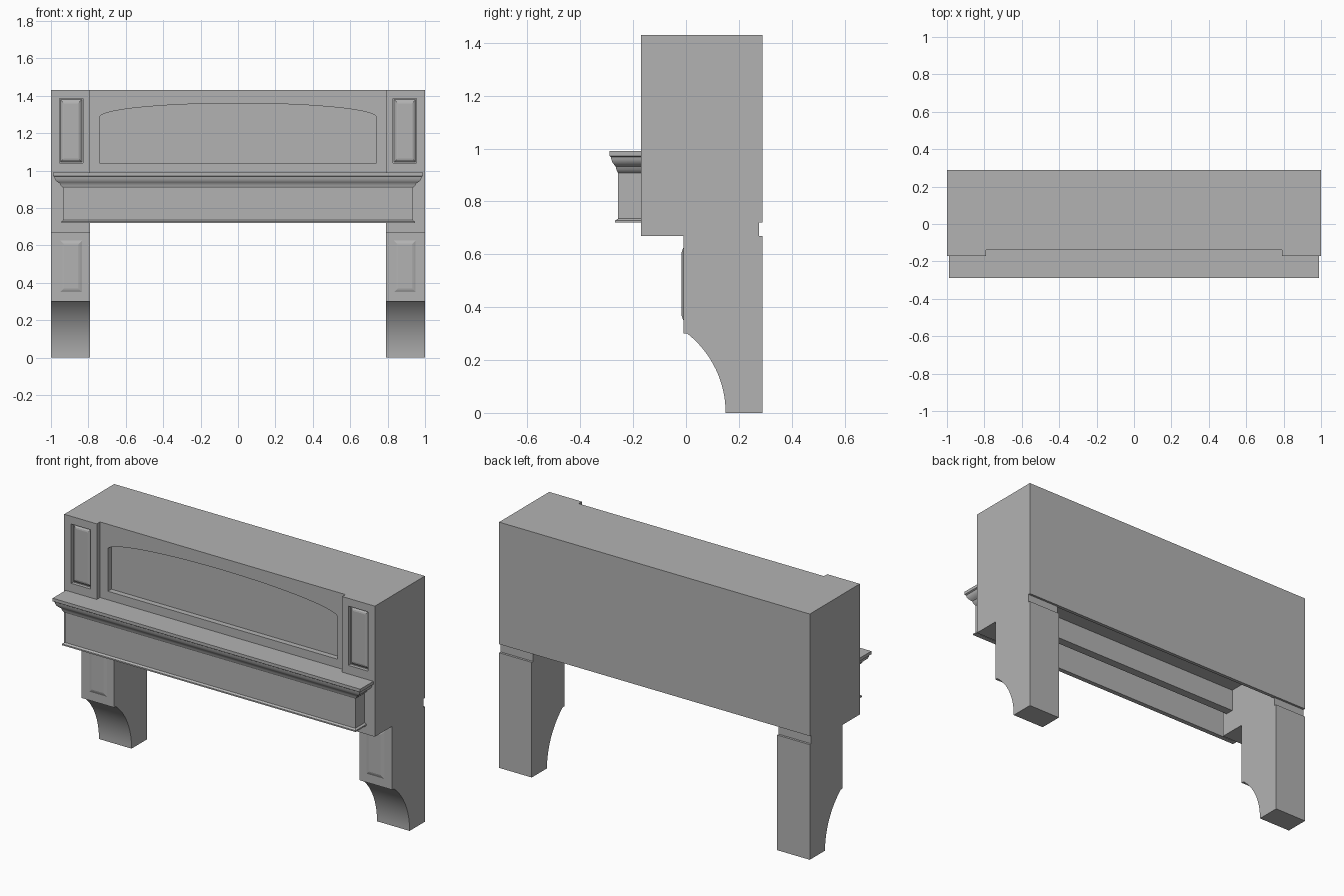
import bpy, bmesh, math

if "Cube" in bpy.data.objects:
    bpy.data.objects.remove(bpy.data.objects["Cube"], do_unlink=True)

grey = bpy.data.materials.new("plain grey")
grey.use_nodes = True
grey.diffuse_color = (0.45, 0.45, 0.45, 1)
grey.node_tree.nodes["Principled BSDF"].inputs["Base Color"].default_value = (0.45, 0.45, 0.45, 1)


def finish(name, bm):
    bmesh.ops.recalc_face_normals(bm, faces=bm.faces)
    mesh = bpy.data.meshes.new(name)
    bm.to_mesh(mesh)
    bm.free()
    mesh.materials.append(grey)
    obj = bpy.data.objects.new(name, mesh)
    bpy.context.collection.objects.link(obj)
    return obj


def loft(name, rings, closed=True):
    """Skin a list of point rings and cap both ends."""
    bm = bmesh.new()
    loops = [[bm.verts.new(p) for p in ring] for ring in rings]
    n = len(loops[0])
    for a, b in zip(loops, loops[1:]):
        for i in range(n if closed else n - 1):
            j = (i + 1) % n
            bm.faces.new((a[i], a[j], b[j], b[i]))
    bm.faces.new(loops[0])
    bm.faces.new(loops[-1])
    return finish(name, bm)


def extrude_x(name, profile, x0, x1):
    return loft(name, [[(x, y, z) for y, z in profile] for x in (x0, x1)])


def extrude_y(name, outline, y0, y1):
    return loft(name, [[(x, y, z) for x, z in outline] for y in (y0, y1)])


def rect(x0, x1, z0, z1, inset=0):
    return [(x0 + inset, z0 + inset), (x1 - inset, z0 + inset),
            (x1 - inset, z1 - inset), (x0 + inset, z1 - inset)]


def activate(obj):
    bpy.ops.object.select_all(action='DESELECT')
    obj.select_set(True)
    bpy.context.view_layer.objects.active = obj


def carve(obj, cutter):
    mod = obj.modifiers.new("recess", 'BOOLEAN')
    mod.operation = 'DIFFERENCE'
    mod.solver = 'EXACT'
    mod.object = cutter
    activate(obj)
    bpy.ops.object.modifier_apply(modifier=mod.name)
    bpy.data.objects.remove(cutter, do_unlink=True)


def smooth(obj):
    activate(obj)
    bpy.ops.object.shade_smooth_by_angle(angle=math.radians(30))


def raised_panel(name, x0, x1, z0, z1, base_y, face_y, slope):
    rings = [(0, base_y + 0.005), (0, base_y), (slope * 0.6, face_y + 0.002), (slope, face_y)]
    loft(name, [[(x, y, z) for x, z in rect(x0, x1, z0, z1, i)] for i, y in rings])


# Pilasters with stepped legs and curved feet
radius, foot_y = 0.383, 0.15
arc = [(foot_y - radius + radius * math.cos(a), radius * math.sin(a))
       for a in (math.radians(51.5 * (1 - i / 16)) for i in range(17))]
leg_profile = [(-0.17, 1.43), (-0.17, 0.67), (-0.01, 0.67), (-0.01, 0.30)] + arc + [
    (0.29, 0), (0.29, 0.67), (0.277, 0.67), (0.277, 0.72), (0.29, 0.72), (0.29, 1.43)]

for side, s in (("left", 1), ("right", -1)):
    x0, x1 = sorted((s * 0.79, s * 1.0))
    p0, p1 = sorted((s * 0.83, s * 0.955))
    leg = extrude_x(side + "_pilaster_leg", leg_profile, x0, x1)
    carve(leg, extrude_y("cutter", rect(p0, p1, 1.04, 1.385), -0.3, -0.15))
    smooth(leg)
    raised_panel(side + "_pilaster_panel", p0 + 0.005, p1 - 0.005, 1.045, 1.38, -0.15, -0.162, 0.02)
    raised_panel(side + "_leg_panel", p0 + 0.005, p1 - 0.005, 0.35, 0.625, -0.01, -0.017, 0.02)

# Middle body, open underneath between front and back boards
body = extrude_x("middle_body", [
    (-0.14, 1.43), (-0.14, 0.80), (-0.09, 0.80), (-0.09, 0.93),
    (0.27, 0.93), (0.27, 0.72), (0.29, 0.72), (0.29, 1.43)], -0.79, 0.79)

# Arched recess in the front board
half = 0.74
arch = [(half * math.cos(t), 1.285 + 0.075 * math.sin(t))
        for t in (math.pi * i / 40 for i in range(41))]
carve(body, extrude_y("cutter", [(-half, 1.04), (half, 1.04)] + arch, -0.3, -0.108))

# Back strips over the leg notches keep the rear flush
# Mantel: shelf, crown moulding and hollow apron as (side, front, height) steps
steps = [(0.99, 0.29, 0.99), (0.99, 0.29, 0.972), (0.982, 0.284, 0.968),
         (0.980, 0.282, 0.957), (0.974, 0.278, 0.946), (0.964, 0.271, 0.938),
         (0.953, 0.266, 0.932), (0.948, 0.263, 0.920), (0.942, 0.261, 0.914),
         (0.935, 0.257, 0.908), (0.935, 0.257, 0.735), (0.940, 0.262, 0.731),
         (0.945, 0.268, 0.728), (0.945, 0.268, 0.72), (0.915, 0.24, 0.72),
         (0.915, 0.24, 0.955)]
mantel = loft("mantel_shelf", [
    [(-w, -0.14, z), (-w, -f, z), (w, -f, z), (w, -0.14, z)] for w, f, z in steps], closed=False)
smooth(mantel)
